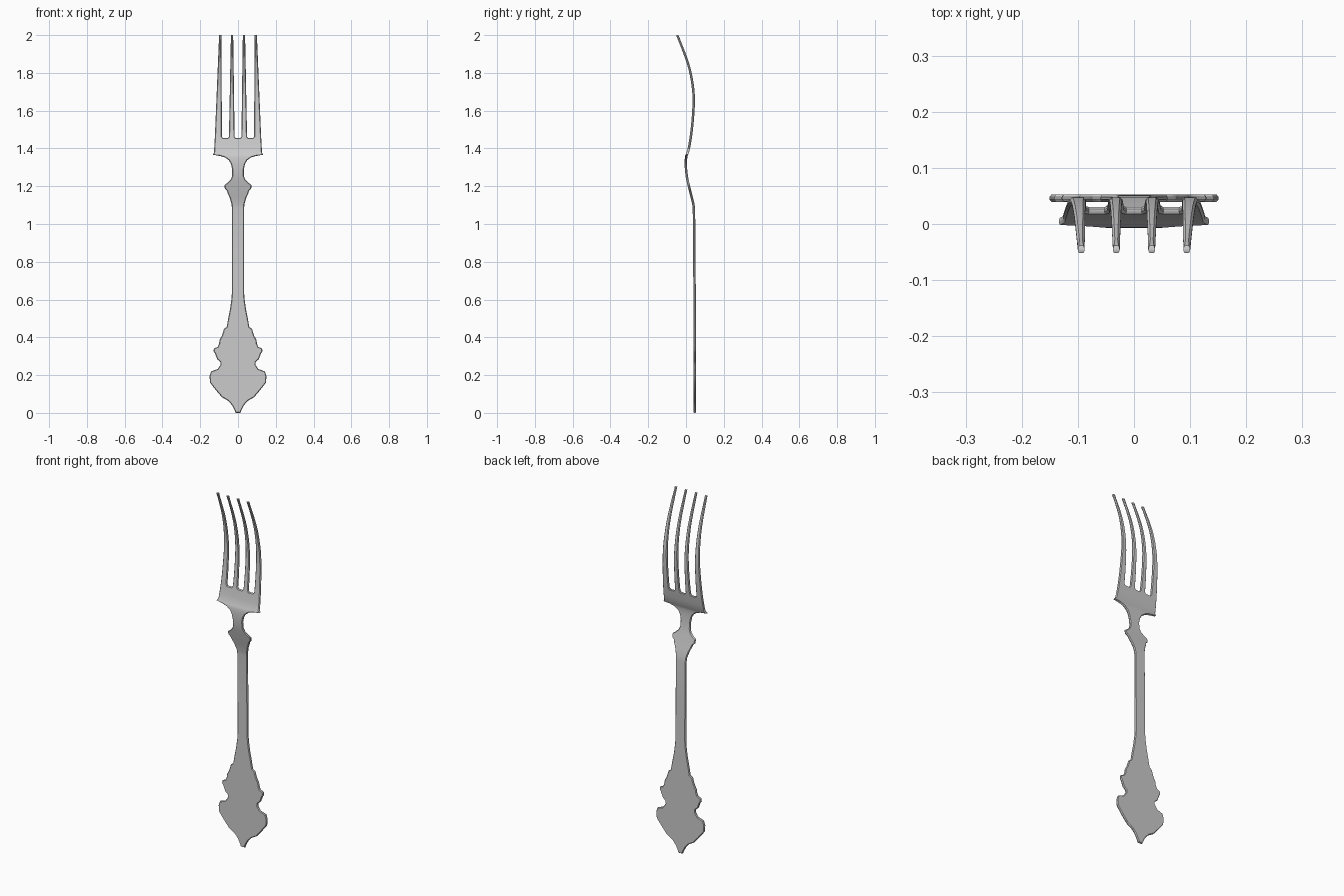
import bpy, bmesh
from mathutils import Vector

if "Cube" in bpy.data.objects:
    bpy.data.objects.remove(bpy.data.objects["Cube"])

THICK, CHAMFER = 0.0065, 0.004

# side curve of the fork: (z, y)
BEND = [(0, .046), (.5, .046), (.85, .044), (1.08, .042), (1.11, .038), (1.19, .018),
        (1.26, .003), (1.325, -.001), (1.36, .002), (1.385, .012), (1.48, .028),
        (1.6, .039), (1.69, .04), (1.79, .026), (1.87, .004), (2, -.046)]

# half-width of handle, neck and shoulders: (z, x)
OUTLINE = [(0, .012), (.014, .018), (.04, .031), (.064, .052), (.083, .085), (.12, .117),
           (.16, .148), (.195, .151), (.22, .142), (.232, .108), (.255, .092), (.27, .094),
           (.284, .110), (.315, .122), (.325, .129), (.34, .128), (.35, .107), (.368, .100),
           (.385, .098), (.41, .085), (.432, .078), (.444, .075), (.454, .060), (.5, .052),
           (.55, .042), (.6, .035), (.64, .032), (.85, .032), (1.08, .032), (1.105, .034),
           (1.14, .044), (1.158, .053), (1.175, .058), (1.187, .070), (1.207, .071),
           (1.218, .056), (1.235, .038), (1.255, .031), (1.29, .031), (1.318, .037),
           (1.337, .048), (1.352, .068), (1.36, .095), (1.367, .134), (1.378, .127),
           (1.41, .1255), (1.455, .123)]

# tine edges at the slot bottoms, just above them, and at the tips
SLOT = [-.123, -.080, -.053, -.013, .013, .053, .080, .123]
BASE = [-.1225, -.085, -.048, -.018, .018, .048, .085, .1225]
TIP = [-.1, -.088, -.0375, -.0255, .0255, .0375, .088, .1]
TINE_ROWS = 18


def bend(z):
    """Smooth interpolation through the side curve."""
    n = len(BEND)
    i = max(k for k in range(n - 1) if BEND[k][0] <= z + 1e-9)

    def slope(k):
        a, b = BEND[max(k - 1, 0)], BEND[min(k + 1, n - 1)]
        return (b[1] - a[1]) / (b[0] - a[0])
    (z0, y0), (z1, y1) = BEND[i], BEND[i + 1]
    h = z1 - z0
    t = (z - z0) / h
    return (y0 * (2 * t**3 - 3 * t**2 + 1) + y1 * (3 * t**2 - 2 * t**3)
            + h * slope(i) * (t**3 - 2 * t**2 + t) + h * slope(i + 1) * (t**3 - t**2))


# flat sheet of quads: solid rows for the handle and head, alternate columns for tines
pts, faces = [], []
for z, w in OUTLINE:
    pts += [Vector((s / .123 * w, z)) for s in SLOT]
for k in range(TINE_ROWS + 1):
    t = k / TINE_ROWS
    z = 1.463 + (2 - 1.463) * t
    pts += [Vector((a + (b - a) * t, z)) for a, b in zip(BASE, TIP)]
solid_rows = len(OUTLINE) - 1
for r in range(len(pts) // 8 - 1):
    for c in range(0, 7, 1 if r < solid_rows else 2):
        a = r * 8 + c
        faces.append((a, a + 1, a + 9, a + 8))

# boundary edges and their outward normals
edges = {(f[i], f[(i + 1) % 4]) for f in faces for i in range(4)}
rim = [e for e in edges if (e[1], e[0]) not in edges]
normal = {}
for a, b in rim:
    d = (pts[b] - pts[a]).normalized()
    for v in (a, b):
        normal[v] = normal.get(v, Vector((0, 0))) + Vector((d.y, -d.x)) / 2

# front and back sheets joined by a chamfered rim
bm = bmesh.new()


def vert(p, offset):
    return bm.verts.new((p.x, bend(min(max(p.y, 0), 2)) + offset, p.y))


def inset(i):
    return pts[i] - normal[i] * CHAMFER if i in normal else pts[i]


front = [vert(inset(i), -THICK) for i in range(len(pts))]
back = [vert(inset(i), THICK) for i in range(len(pts))]
mid_front = {i: vert(pts[i], -THICK * .3) for i in normal}
mid_back = {i: vert(pts[i], THICK * .3) for i in normal}
for f in faces:
    bm.faces.new([front[i] for i in f])
    bm.faces.new([back[i] for i in reversed(f)])
rings = [front, mid_front, mid_back, back]
for a, b in rim:
    for p, q in zip(rings, rings[1:]):
        bm.faces.new((p[b], p[a], q[a], q[b]))
bmesh.ops.recalc_face_normals(bm, faces=bm.faces)

mesh = bpy.data.meshes.new("fork")
bm.to_mesh(mesh)
bm.free()
fork = bpy.data.objects.new("fork", mesh)
bpy.context.collection.objects.link(fork)
bpy.context.view_layer.objects.active = fork
fork.select_set(True)
bpy.ops.object.shade_smooth_by_angle(angle=0.6)
